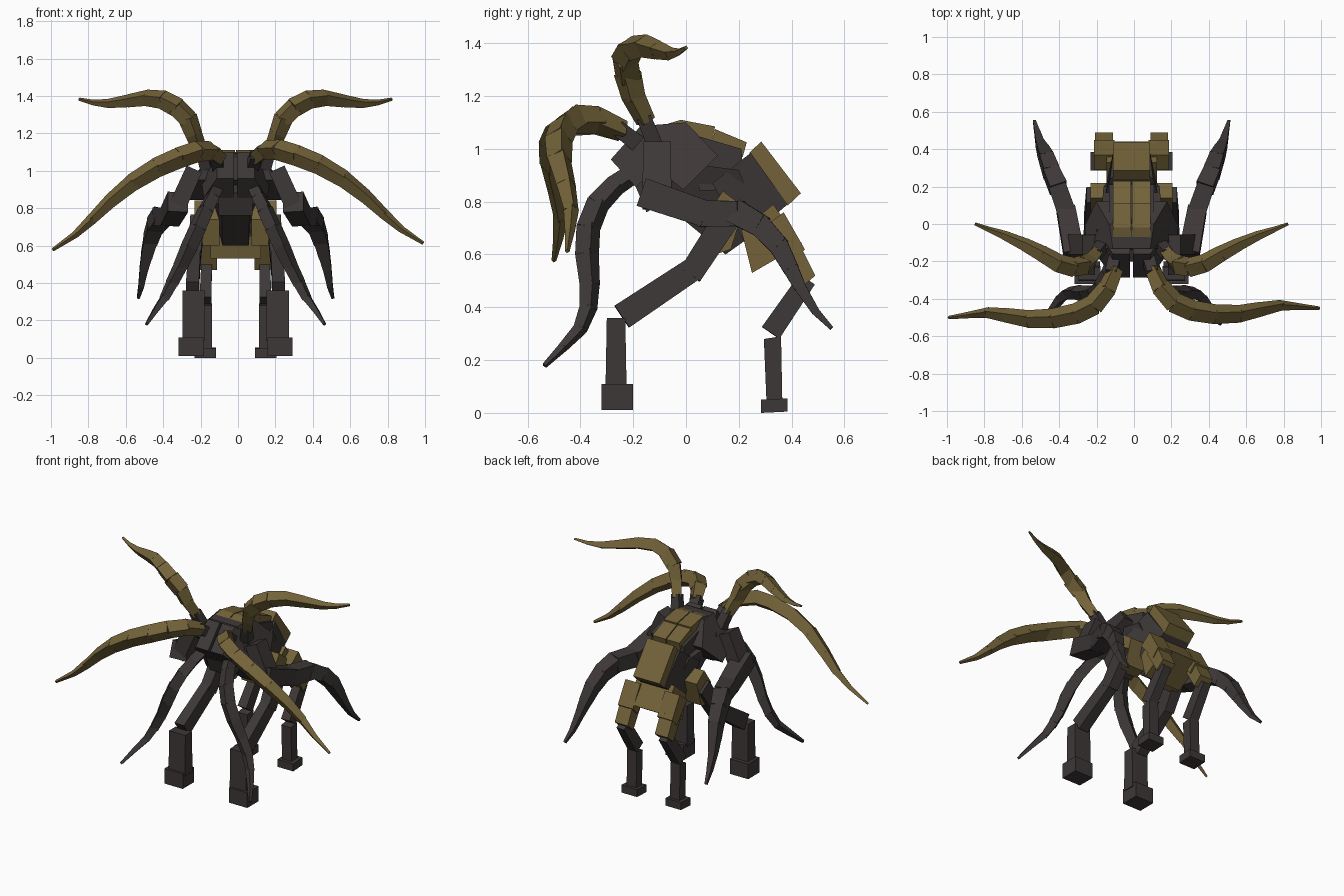
import bpy, bmesh, math
from mathutils import Vector

def material(name, rgb):
    m = bpy.data.materials.new(name)
    m.diffuse_color = (*rgb, 1)
    return m

DARK = material("charcoal_brown", (0.048, 0.039, 0.039))
OLIVE = material("olive", (0.172, 0.124, 0.041))
MID = -0.013  # x of the symmetry plane

def finish(name, bm, mat):
    bmesh.ops.recalc_face_normals(bm, faces=bm.faces)
    me = bpy.data.meshes.new(name)
    bm.to_mesh(me)
    bm.free()
    me.materials.append(mat)
    ob = bpy.data.objects.new(name, me)
    bpy.context.collection.objects.link(ob)
    return ob

def prism(name, mat, yz, x0, x1, mirror=False):
    """Side outline in (y, z) spanning x0..x1; x values may be per-point lists."""
    n = len(yz)
    a = x0 if isinstance(x0, list) else [x0] * n
    b = x1 if isinstance(x1, list) else [x1] * n
    for s, tag in (((1, "_right"), (-1, "_left")) if mirror else ((1, ""),)):
        bm = bmesh.new()
        lo = [bm.verts.new((MID + s * a[i], *yz[i])) for i in range(n)]
        hi = [bm.verts.new((MID + s * b[i], *yz[i])) for i in range(n)]
        bm.faces.new(lo)
        bm.faces.new(hi)
        for i in range(n):
            j = (i + 1) % n
            bm.faces.new((lo[i], lo[j], hi[j], hi[i]))
        finish(name + tag, bm, mat)

def sym(name, mat, yz, half):
    neg = [-h for h in half] if isinstance(half, list) else -half
    prism(name, mat, yz, neg, half)

def limb(name, mat, path, widths, roll=0, drift=(0, 0, 0), mid=MID, aspect=1):
    """Chain of tapering four-sided segments, made on both sides."""
    for s, tag in ((1, "_right"), (-1, "_left")):
        pts = [Vector(p) for p in path]
        if s < 0:
            pts = [p + Vector(drift) * i / (len(pts) - 1) for i, p in enumerate(pts)]
        bm = bmesh.new()
        for i in range(len(pts) - 1):
            d = (pts[i + 1] - pts[i]).normalized()
            u = d.cross(Vector((1, 0, 0)) if abs(d.x) < 0.6 else Vector((0, 0, 1))).normalized()
            v = d.cross(u) * aspect
            rings = []
            for p, w, push in ((pts[i], widths[i], -0.1), (pts[i + 1], widths[i + 1], 0.1)):
                ring = []
                for k in range(4):
                    t = math.radians(45 + 90 * k + roll)
                    q = p + d * push * w + (u * math.cos(t) + v * math.sin(t)) * w * 0.7071
                    ring.append(bm.verts.new((mid + s * q.x, q.y, q.z)))
                rings.append(ring)
            bm.faces.new(rings[0])
            bm.faces.new(rings[1])
            for k in range(4):
                j = (k + 1) % 4
                bm.faces.new((rings[0][k], rings[0][j], rings[1][j], rings[1][k]))
        finish(name + tag, bm, mat)

# Head and chest, split by a narrow groove
prism("head", DARK, [(-.285, .96), (-.16, 1.10), (-.03, 1.0), (-.19, .855)],
      0.008, [.10, .10, .19, .17], mirror=True)
sym("jaw", DARK, [(-.2, .88), (-.05, .95), (-.02, .83), (-.15, .76)], .09)
prism("shoulder", DARK, [(-.13, 1.09), (0, 1.10), (.12, .975), (-.01, .845), (-.14, .95)],
      0, [.10, .12, .19, .25, .24], mirror=True)

# Belly and rear torso
sym("belly", DARK, [(-.03, .95), (.2, .92), (.29, .70), (.15, .60), (-.08, .79)],
    [.17, .15, .08, .07, .075])
sym("waist", DARK, [(.04, 1.05), (.21, 1.0), (.22, .85), (.05, .84)], .12)
sym("rump", DARK, [(.10, .87), (.245, .985), (.385, .79), (.22, .65)], [.16, .115, .098, .12])

# Back plates, two columns meeting at a ridge
plates = [[(-.135, 1.075), (-.02, 1.11), (-.01, 1.07), (-.12, 1.045)],
          [(-.02, 1.11), (.11, 1.085), (.10, 1.03), (-.02, 1.07)],
          [(.11, 1.075), (.23, 1.025), (.215, .97), (.10, 1.03)],
          [(.24, .985), (.285, 1.028), (.435, .832), (.385, .785)]]
for i, p in enumerate(plates):
    w = .10 if i < 3 else .098
    inner = 0.003 if i < 3 else 0
    prism(f"back_plate_{i + 1}", OLIVE, p, inner, w, mirror=True)

# Pelvis and hips
sym("pelvis", OLIVE, [(.21, .69), (.33, .79), (.44, .64), (.25, .53)], .135)
prism("front_hip", OLIVE, [(.07, .74), (.14, .84), (.22, .78), (.17, .62), (.11, .60)],
      .085, .22, mirror=True)
prism("rear_thigh", OLIVE, [(.29, .70), (.37, .76), (.45, .62), (.40, .57)],
      .09, .20, mirror=True)
prism("rear_knee", OLIVE, [(.34, .62), (.42, .66), (.49, .52), (.43, .47)],
      .10, .195, mirror=True)

# Front legs
limb("front_thigh", DARK, [(.205, .15, .73), (.22, .02, .53)], [.10, .09], aspect=.75)
limb("front_calf", DARK, [(.22, .02, .54), (.23, -.235, .37)], [.09, .10], aspect=.7)
prism("front_shin", DARK, [(-.30, .36), (-.23, .36), (-.225, .09), (-.305, .09)],
      .165, .285, mirror=True)
prism("front_foot", DARK, [(-.32, .11), (-.20, .11), (-.20, .01), (-.32, .01)],
      .17, .305, mirror=True)

# Rear legs
limb("rear_calf", DARK, [(.155, .455, .50), (.16, .325, .31)], [.07, .08], aspect=.8)
prism("rear_shin", DARK, [(.295, .28), (.36, .29), (.365, .04), (.305, .04)],
      .125, .195, mirror=True)
prism("rear_foot", DARK, [(.285, .05), (.385, .055), (.385, .005), (.285, 0)],
      .105, .22, mirror=True)

# Upper arms and trailing arm tendrils
limb("upper_arm", DARK, [(.225, -.11, 1.0), (.315, -.11, .80)], [.105, .11], aspect=.85)
limb("arm_tendril", DARK,
     [(.31, -.15, .83), (.35, .07, .755), (.395, .20, .755), (.43, .28, .71), (.455, .35, .635),
      (.475, .395, .55), (.49, .43, .48), (.505, .49, .385), (.52, .55, .322)],
     [.11, .10, .095, .085, .075, .06, .045, .03, .015])

# Face tendrils hanging under the head
limb("face_tendril", DARK,
     [(.09, -.18, .92), (.125, -.27, .86), (.16, -.335, .79), (.20, -.37, .70), (.245, -.375, .60),
      (.295, -.365, .49), (.34, -.37, .40), (.38, -.40, .32), (.43, -.465, .25), (.475, -.535, .18)],
     [.055, .06, .065, .066, .066, .056, .05, .04, .028, .015], roll=30)

# Upper horn tendrils with dark sockets
limb("upper_socket", DARK, [(.16, -.12, 1.02), (.19, -.16, 1.12)], [.06, .055])
limb("upper_tendril", OLIVE,
     [(.19, -.155, 1.11), (.225, -.20, 1.20), (.255, -.22, 1.28), (.315, -.23, 1.34),
      (.39, -.21, 1.38), (.475, -.16, 1.39), (.57, -.11, 1.375), (.68, -.06, 1.36),
      (.76, -.03, 1.365), (.835, 0, 1.383)],
     [.055, .066, .076, .076, .072, .064, .052, .036, .022, .012], roll=30)

# Lower horn tendrils with dark sockets
limb("lower_socket", DARK, [(.085, -.17, 1.01), (.11, -.26, 1.08)], [.065, .06])
limb("lower_tendril", OLIVE,
     [(.10, -.245, 1.07), (.145, -.34, 1.11), (.215, -.42, 1.112), (.31, -.462, 1.083),
      (.43, -.482, 1.035), (.56, -.48, .96), (.68, -.455, .865), (.78, -.435, .77),
      (.87, -.44, .69), (.99, -.45, .613)],
     [.06, .074, .08, .08, .076, .068, .056, .042, .027, .013], roll=35,
     drift=(0, -.05, -.035), mid=0)
